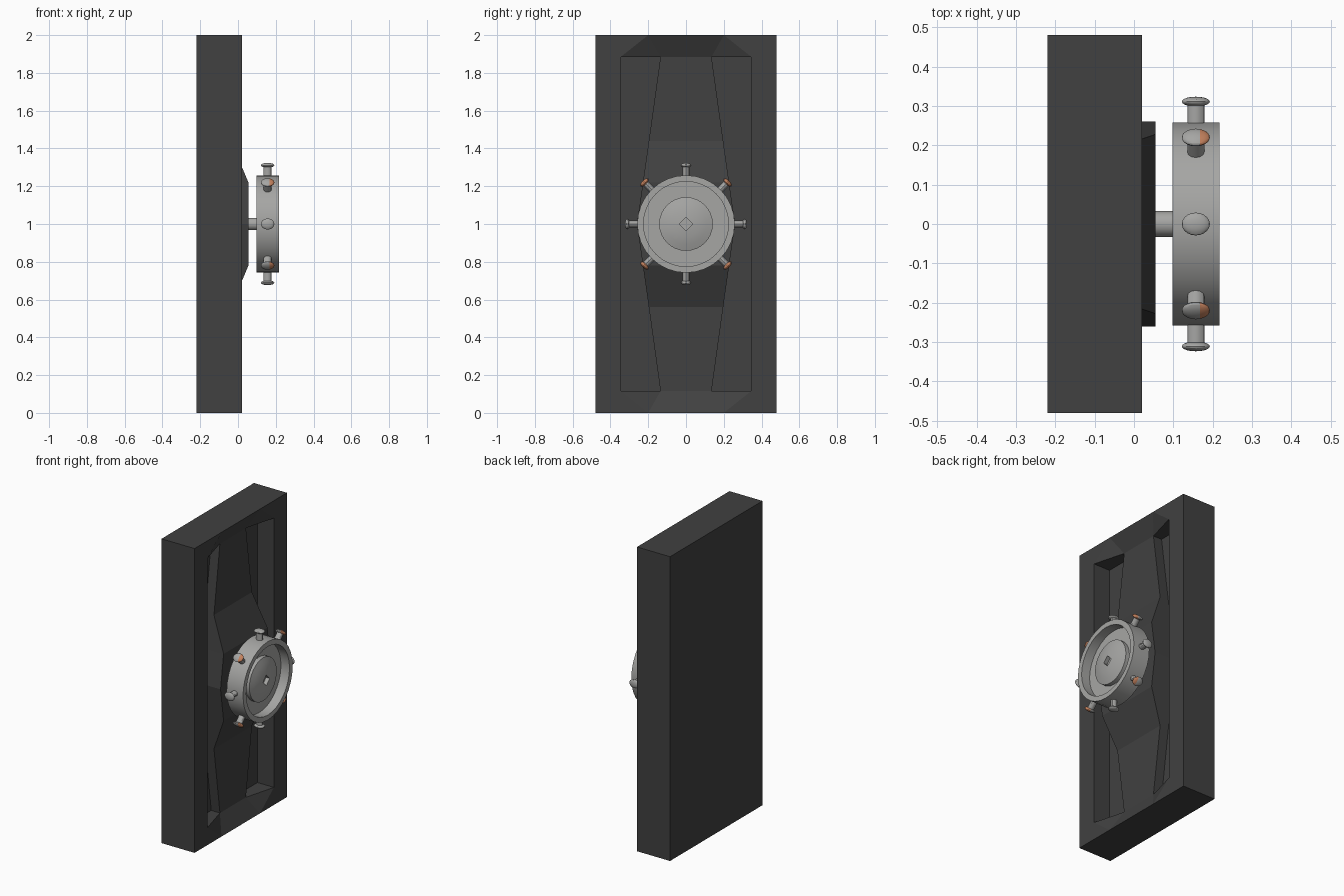
import bpy, bmesh, math
from mathutils import Vector, Matrix

if "Cube" in bpy.data.objects:
    bpy.data.objects.remove(bpy.data.objects["Cube"])


def material(name, rgb):
    m = bpy.data.materials.new(name)
    m.use_nodes = True
    m.diffuse_color = (*rgb, 1)
    m.node_tree.nodes["Principled BSDF"].inputs["Base Color"].default_value = (*rgb, 1)
    return m


DARK = material("dark iron", (0.052, 0.052, 0.052))
STEEL = material("light steel", (0.38, 0.38, 0.37))
COPPER = material("copper", (0.55, 0.22, 0.11))


def finish(bm, name, mats, smooth=True):
    bmesh.ops.remove_doubles(bm, verts=bm.verts, dist=0.0005)
    bmesh.ops.recalc_face_normals(bm, faces=bm.faces)
    mesh = bpy.data.meshes.new(name)
    bm.to_mesh(mesh)
    bm.free()
    for m in mats:
        mesh.materials.append(m)
    ob = bpy.data.objects.new(name, mesh)
    bpy.context.collection.objects.link(ob)
    if smooth:
        bpy.ops.object.select_all(action='DESELECT')
        ob.select_set(True)
        bpy.context.view_layer.objects.active = ob
        bpy.ops.object.shade_smooth_by_angle(angle=math.radians(30))
    return ob


def lathe(bm, profile, segments):
    """Spin (radius, x) points about the x axis; a third item makes the ring a diamond."""
    rings = []
    for r, x, *diamond in profile:
        ring = []
        for i in range(segments):
            a = math.tau * i / segments
            c, s = math.cos(a), math.sin(a)
            k = r / (abs(c) + abs(s)) if diamond else r
            ring.append(bm.verts.new((x, k * c, k * s)))
        rings.append(ring)
    for low, high in zip(rings, rings[1:]):
        for i in range(segments):
            j = (i + 1) % segments
            bm.faces.new((low[i], low[j], high[j], high[i]))
    bm.faces.new(rings[0])
    bm.faces.new(rings[-1])


# Door slab: one quarter of the carved front, repeated by reflection
FRONT, BACK, FLOOR, SUNK, RAISED = 0.02, -0.22, -0.10, -0.037, 0.055
SIDE, RIM, END = 0.48, 0.345, 0.885
edge = [(RAISED, 0.26, 0), (RAISED, 0.228, 0.22), (SUNK, 0.197, 0.44),
        (SUNK, 0.135, END), (FRONT, 0.2, 1)]
tip, corner = edge[3], edge[4]
rim_end, rim_mid = (FRONT, RIM, END), (FRONT, RIM, 0)
floor_end, floor_mid = (FLOOR, RIM, END), (FLOOR, RIM, 0)
floor_edge = [(FLOOR, y, h) for x, y, h in edge[:4]]
quarter = [
    [corner, (FRONT, SIDE, 1), (FRONT, SIDE, 0), rim_mid, rim_end],
    [corner, rim_end, tip],
    [rim_mid, rim_end, floor_end, floor_mid],
    [tip, rim_end, floor_end, floor_edge[3]],
    floor_edge + [floor_end, floor_mid],
    [(FRONT, SIDE, 0), (FRONT, SIDE, 1), (BACK, SIDE, 1), (BACK, SIDE, 0)],
    [(FRONT, 0, 1), corner, (FRONT, SIDE, 1), (BACK, SIDE, 1), (BACK, 0, 1)],
    [(BACK, 0, 0), (BACK, SIDE, 0), (BACK, SIDE, 1), (BACK, 0, 1)],
]
for i in range(4):
    a, b = edge[i], edge[i + 1]
    quarter.append([(a[0], 0, a[2]), a, b, (b[0], 0, b[2])])
    if i < 3:
        quarter.append([a, b, floor_edge[i + 1], floor_edge[i]])
bm = bmesh.new()
for sy in (1, -1):
    for sz in (1, -1):
        for poly in quarter:
            bm.faces.new([bm.verts.new((x, y * sy, 1 + h * sz)) for x, y, h in poly])
finish(bm, "door_slab", [DARK], smooth=False)

# Shaft behind the wheel
bm = bmesh.new()
lathe(bm, [(0.033, 0.05), (0.033, 0.11)], 16)
finish(bm, "wheel_shaft", [STEEL]).location.z = 1

# Wheel: rim, recessed web, domed hub and diamond socket
bm = bmesh.new()
lathe(bm, [(0.258, 0.098), (0.258, 0.217), (0.225, 0.217), (0.225, 0.155),
           (0.142, 0.155), (0.142, 0.182), (0.108, 0.193), (0.07, 0.202),
           (0.035, 0.206, True), (0.035, 0.18, True)], 32)
finish(bm, "hand_wheel", [STEEL]).location.z = 1

# Eight knobbed spokes around the rim; diagonal knobs are partly copper
for n in range(8):
    bm = bmesh.new()
    lathe(bm, [(0.0175, 0.245), (0.0175, 0.31)], 12)
    stem_faces = set(bm.faces)
    knob = bmesh.ops.create_uvsphere(bm, u_segments=16, v_segments=10, radius=1)["verts"]
    bmesh.ops.scale(bm, vec=(0.0125, 0.029, 0.029), verts=knob)
    bmesh.ops.translate(bm, vec=(0.311, 0, 0), verts=knob)
    bmesh.ops.scale(bm, vec=(1, 1, 1.23), verts=bm.verts)
    if n % 2:
        for f in bm.faces:
            c = f.calc_center_median()
            if f not in stem_faces and c.z < -0.014:
                f.material_index = 1
    # Local x points outward and local -z points to the wheel's face
    a = math.tau * n / 8
    out, face = Vector((0, math.cos(a), math.sin(a))), Vector((1, 0, 0))
    across = out.cross(face)
    turn = Matrix((out, across, -face)).transposed().to_4x4()
    bmesh.ops.transform(bm, matrix=Matrix.Translation((0.157, 0, 1)) @ turn, verts=bm.verts)
    finish(bm, f"wheel_spoke_{n + 1}", [STEEL, COPPER])
